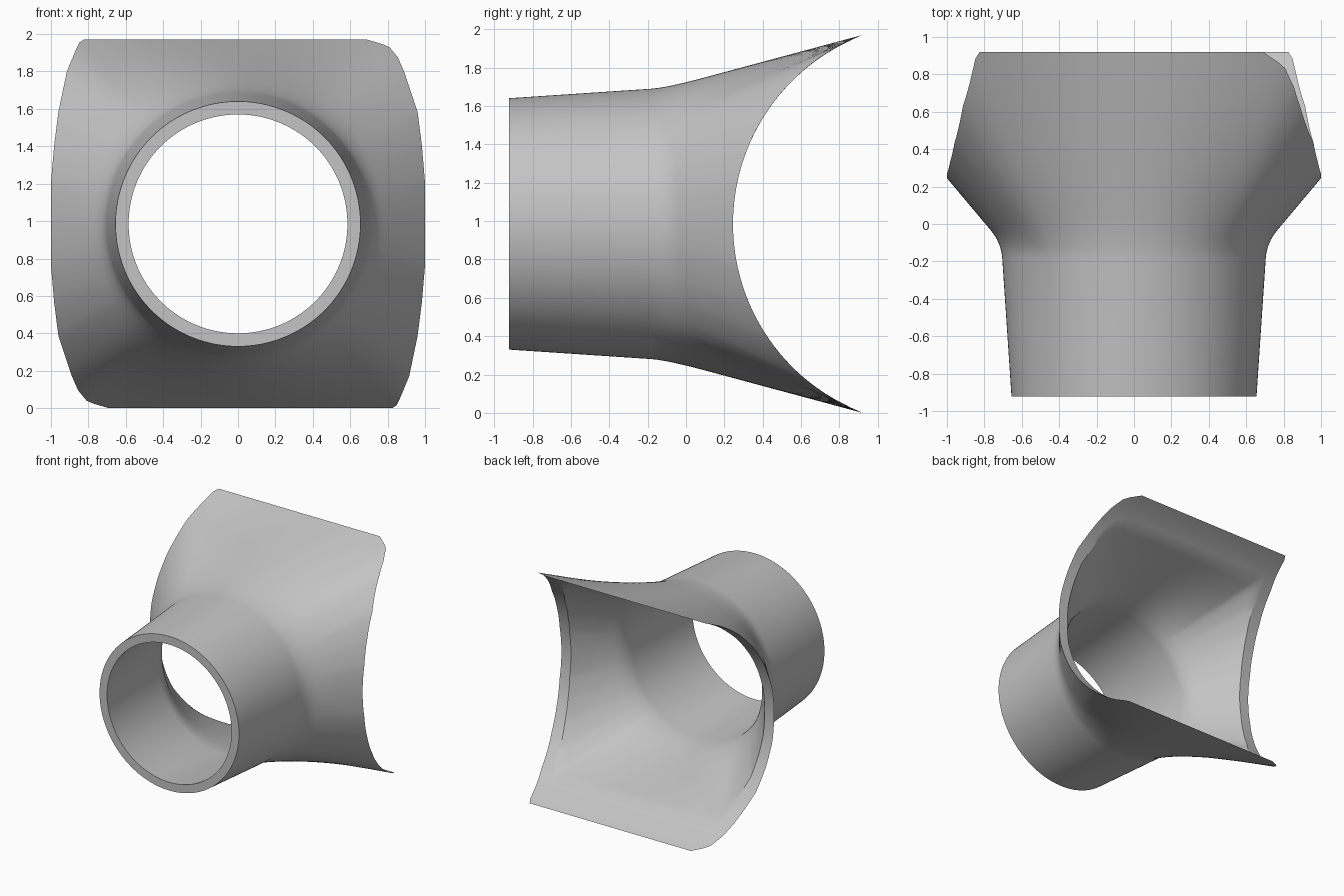
import bpy, bmesh, math
from mathutils import Vector

if "Cube" in bpy.data.objects:
    bpy.data.objects.remove(bpy.data.objects["Cube"])

MID = 0.985                  # height of the tube axis
PIPE_R, PIPE_Y = 1.056, 1.301  # sideways cylinder that cuts the saddle mouth

mat = bpy.data.materials.new("grey")
mat.use_nodes = True
mat.diffuse_color = (0.55, 0.55, 0.55, 1)
mat.node_tree.nodes["Principled BSDF"].inputs["Base Color"].default_value = (0.55, 0.55, 0.55, 1)

# Mouth outline (x, height from axis): two corner shapes, repeated by a half turn
side = [(1, 0), (1, 0.22), (0.983, 0.42), (0.96, 0.6)]
clipped = side + [(0.89, 0.81), (0.855, 0.89), (0.81, 0.945), (0.77, 0.962), (0.69, 0.985)]
pointed = side + [(0.915, 0.815), (0.865, 0.935), (0.848, 0.97), (0.825, 0.985)]
half = clipped + [(-x, z) for x, z in reversed(pointed[1:])]
corners = [Vector(p) for p in half] + [-Vector(p) for p in half]

outline = []
for a, b in zip(corners, corners[1:] + corners[:1]):
    n = max(1, round((b - a).length / 0.03))
    outline += [a.lerp(b, i / n) for i in range(n)]


def circle(y, r):
    return [Vector((r * p.normalized().x, y, r * p.normalized().y)) for p in outline]


def mouth(sx, sz):
    """Outline scaled and laid on the cutting cylinder."""
    return [Vector((p.x * sx, PIPE_Y - math.sqrt(PIPE_R ** 2 - (p.y * sz) ** 2), p.y * sz))
            for p in outline]


def mix(a, b, t):
    return [p.lerp(q, t) for p, q in zip(a, b)]


def skin(r_front, r_neck, end):
    """Rings from the tube front, round the neck bend, out to the mouth."""
    front, bend = circle(-0.923, r_front), circle(-0.1, r_neck)
    start, stop = mix(front, bend, 0.9), mix(bend, end, 0.2)
    rings = [front, mix(front, start, 0.5)]
    for i in range(7):
        t = i / 6
        rings.append(mix(mix(start, bend, t), mix(bend, stop, t), t))
    rings += [mix(stop, end, i / 8) for i in range(1, 9)]
    return rings


# Outer skin, curved rim, inner skin, closed at the tube front
IN_X, IN_Z = 0.91, 0.858
outer = skin(0.655, 0.71, mouth(1, 1))
inner = skin(0.585, 0.64, mouth(IN_X, IN_Z))
rim = [mouth(1 + (IN_X - 1) * t, 1 + (IN_Z - 1) * t) for t in (0.25, 0.5, 0.75)]
rings = outer + rim + inner[::-1]

bm = bmesh.new()
loops = [[bm.verts.new(p + Vector((0, 0, MID))) for p in ring] for ring in rings]
count = len(outline)
for a, b in zip(loops, loops[1:] + loops[:1]):
    for i in range(count):
        j = (i + 1) % count
        bm.faces.new((a[i], a[j], b[j], b[i]))
bmesh.ops.recalc_face_normals(bm, faces=bm.faces)
mesh = bpy.data.meshes.new("saddle_connector")
bm.to_mesh(mesh)
bm.free()
mesh.materials.append(mat)

obj = bpy.data.objects.new("saddle_connector", mesh)
bpy.context.collection.objects.link(obj)
bpy.context.view_layer.objects.active = obj
obj.select_set(True)
bpy.ops.object.shade_smooth_by_angle(angle=math.radians(30))
